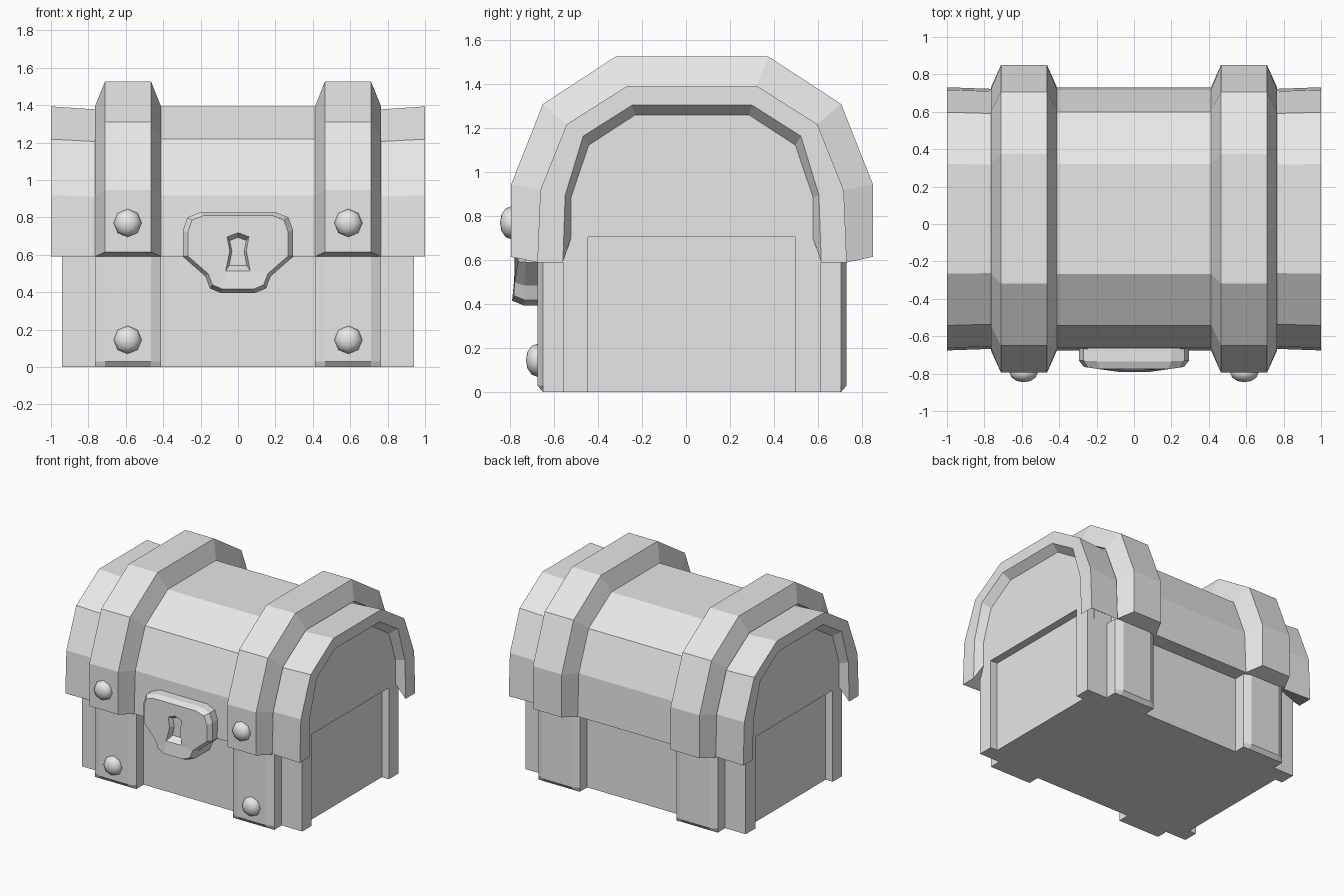
import bpy
import bmesh
from mathutils import Matrix

cube = bpy.data.objects.get("Cube")
if cube:
    bpy.data.objects.remove(cube, do_unlink=True)

GREY = (0.8, 0.8, 0.8, 1.0)
mat = bpy.data.materials.new("plain grey")
mat.use_nodes = True
mat.diffuse_color = GREY
mat.node_tree.nodes["Principled BSDF"].inputs["Base Color"].default_value = GREY

CY = 0.0275  # middle of the chest body, front to back


def finish(name, bm):
    bmesh.ops.recalc_face_normals(bm, faces=bm.faces)
    mesh = bpy.data.meshes.new(name)
    bm.to_mesh(mesh)
    bm.free()
    mesh.materials.append(mat)
    obj = bpy.data.objects.new(name, mesh)
    bpy.context.collection.objects.link(obj)
    return obj


def loft(name, rings):
    """Bridge closed loops of points and cap both ends."""
    bm = bmesh.new()
    loops = [[bm.verts.new(p) for p in ring] for ring in rings]
    for a, b in zip(loops, loops[1:]):
        for i in range(len(a)):
            j = (i + 1) % len(a)
            bm.faces.new((a[i], a[j], b[j], b[i]))
    bm.faces.new(loops[0])
    bm.faces.new(loops[-1])
    return finish(name, bm)


def arch(half):
    """Full arch outline in y, z from half widths and heights."""
    return [(CY - w, z) for w, z in half] + [(CY + w, z) for w, z in reversed(half)]


def at_x(x, outline):
    return [(x, y, z) for y, z in outline]


def sweep(name, rows):
    """Run a section along an arch; each row is one section corner."""
    return loft(name, list(zip(*rows)))


strap_arch = arch([(0.8225, 0.615), (0.8225, 0.945), (0.678, 1.31), (0.3455, 1.527)])
lid_arch = arch([(0.7035, 0.59), (0.69, 0.918), (0.57, 1.218), (0.2935, 1.393)])
rim_arch = arch([(0.5875, 0.59), (0.577, 0.895), (0.495, 1.164), (0.2725, 1.305)])
wall_arch = arch([(0.55, 0.70), (0.55, 0.886), (0.47, 1.123), (0.2595, 1.26)])
small_arch = [(CY + (y - CY) * 0.985, 0.59 + (z - 0.59) * 0.975) for y, z in lid_arch]

# Lid barrel and chest box
loft("lid_barrel", [at_x(x, lid_arch) for x in (-0.72, 0.72)])
front, back = CY - 0.5875, CY + 0.5875
box = [(front, 0), (front, 0.75), (back, 0.75), (back, 0)]
loft("chest_box", [at_x(x, box) for x in (-0.88, 0.88)])

# End walls: domed panel standing on two corner posts
wall = [(front, 0)] + rim_arch + [(back, 0), (0.495, 0), (0.495, 0.705),
                                 (-0.445, 0.705), (-0.445, 0)]

for s, side in ((1, "left"), (-1, "right")):
    loft(f"{side}_end_wall", [at_x(s * x, wall) for x in (0.85, 0.94)])

    # Flared rim around the end of the lid
    sweep(f"{side}_lid_rim", [
        at_x(s * 0.7, small_arch), at_x(s * 1.0, lid_arch), at_x(s * 1.0, rim_arch),
        at_x(s * 0.94, wall_arch), at_x(s * 0.7, wall_arch)])

    # Bevelled strap over the lid
    sweep(f"{side}_lid_strap", [
        at_x(s * 0.412, lid_arch), at_x(s * 0.465, strap_arch),
        at_x(s * 0.711, strap_arch), at_x(s * 0.765, lid_arch)])

    # Bevelled straps on the front and back of the box
    for f, face in ((-1, "front"), (1, "back")):
        rings = []
        for z, depth in ((0, 0.6775), (0.03, 0.7025), (0.6, 0.7025)):
            section = [(0.412, 0.55), (0.412, 0.6775), (0.465, depth),
                       (0.711, depth), (0.765, 0.6775), (0.765, 0.55)]
            rings.append([(s * x, CY + f * y, z) for x, y in section])
        loft(f"{side}_{face}_box_strap", rings)

    # Round rivets on the front straps
    for part, y, z in (("lid", -0.795, 0.77), ("box", -0.677, 0.145)):
        bm = bmesh.new()
        bmesh.ops.create_uvsphere(bm, u_segments=8, v_segments=6, radius=0.075)
        bm.transform(Matrix.Translation((s * 0.59, y, z)) @ Matrix.Diagonal((1, 0.68, 1, 1))
                     @ Matrix.Rotation(1.5708, 4, "X"))
        rivet = finish(f"{side}_{part}_rivet", bm)
        rivet.data.polygons.foreach_set("use_smooth", [True] * len(rivet.data.polygons))

# Lock plate with a slightly bowed face
half = [(0.20, 0.828), (0.27, 0.80), (0.295, 0.73), (0.295, 0.59),
        (0.175, 0.485), (0.15, 0.42), (0.09, 0.395)]
outline = half + [(-x, z) for x, z in reversed(half)]


def plate(scale, depth, bow):
    return [(x * scale, depth + bow * max(0, abs(x) - 0.08), 0.63 + (z - 0.63) * scale)
            for x, z in outline]


lock = loft("lock_plate", [plate(1, -0.55, 0), plate(1, -0.74, 0.05), plate(0.91, -0.792, 0.13)])

# Tapered keyhole cut into the lock plate
key_half = [(0.065, 0.705), (0.048, 0.62), (0.068, 0.51)]
key = [(0, 0.73)] + key_half + [(-x, z) for x, z in reversed(key_half)]
cutter = loft("keyhole_cutter", [
    [(x * k, y, 0.615 + (z - 0.615) * k) for x, z in key]
    for y, k in ((-0.83, 1.25), (-0.73, 0.68))])
cutter.hide_render = True
cut = lock.modifiers.new("keyhole", "BOOLEAN")
cut.operation = "DIFFERENCE"
cut.solver = "EXACT"
cut.object = cutter
bpy.context.view_layer.objects.active = lock
bpy.ops.object.modifier_apply(modifier=cut.name)
bpy.data.objects.remove(cutter, do_unlink=True)
